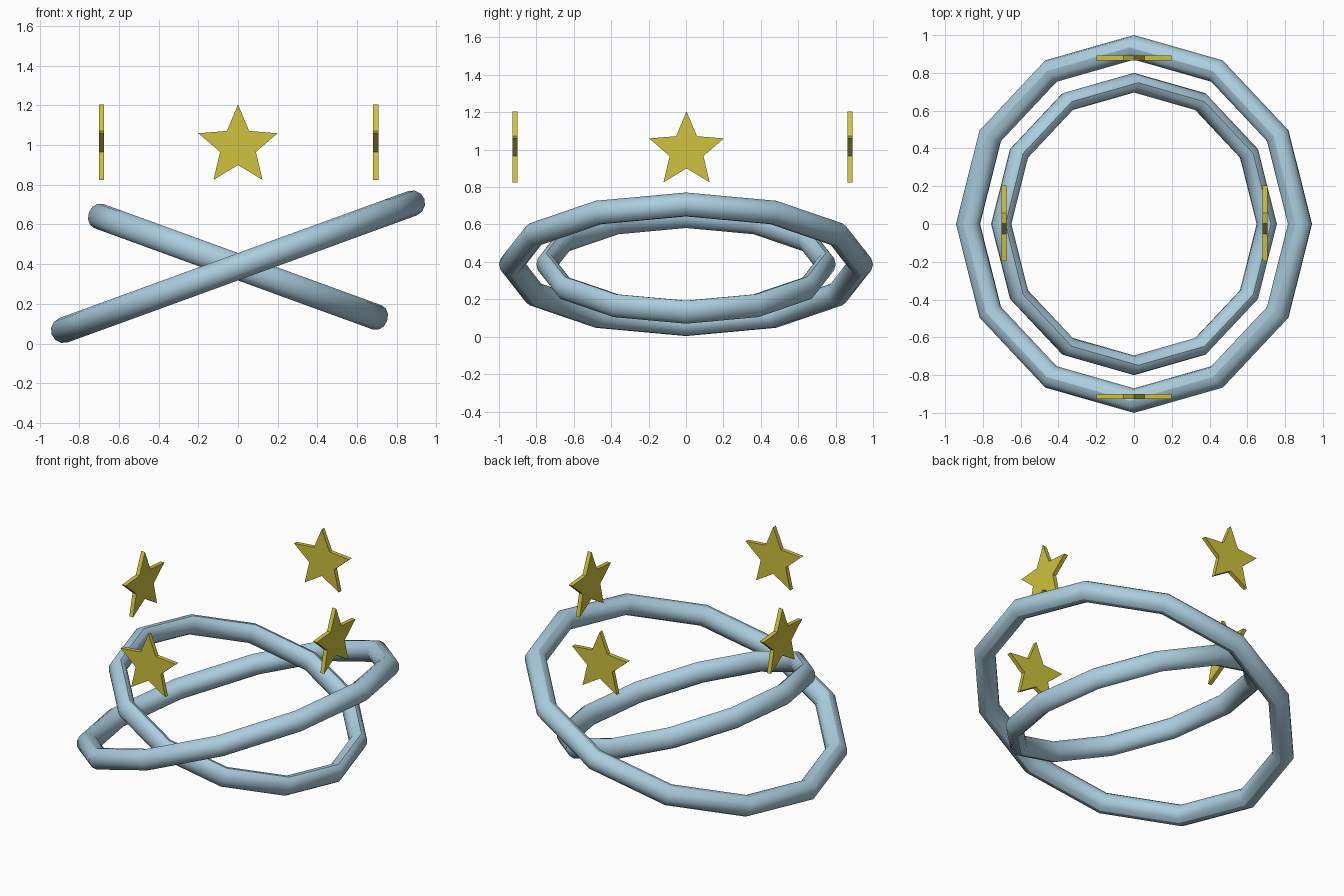
import bpy, bmesh, math

if "Cube" in bpy.data.objects:
    bpy.data.objects.remove(bpy.data.objects["Cube"])


def material(name, rgb):
    m = bpy.data.materials.new(name)
    m.diffuse_color = (*rgb, 1.0)
    m.use_nodes = True
    m.node_tree.nodes["Principled BSDF"].inputs["Base Color"].default_value = m.diffuse_color
    return m


BLUE = material("pale_blue", (0.41, 0.61, 0.73))
GOLD = material("star_yellow", (0.62, 0.54, 0.05))


# Tilted orbit rings: 12-sided loops, the inner one squeezed in its own plane
def ring(name, squeeze, tilt):
    bpy.ops.mesh.primitive_torus_add(
        major_radius=0.935, minor_radius=0.065,
        major_segments=12, minor_segments=12,
        location=(0, 0, 0.387), rotation=(0, math.radians(tilt), 0))
    ob = bpy.context.object
    ob.name = name
    ob.scale = (squeeze, squeeze, 1)
    ob.data.materials.append(BLUE)
    bpy.ops.object.shade_smooth_by_angle(angle=math.radians(31))


ring("outer_ring", 1.0, -20)
ring("inner_ring", 0.8, 20)


# Flat five-pointed star plate, upright, facing front unless turned
def star(name, x, y, turn):
    bm = bmesh.new()
    t = 0.027
    verts = []
    for i in range(10):
        r = 0.21 if i % 2 == 0 else 0.095
        a = math.pi / 2 + i * math.pi / 5
        verts.append(bm.verts.new((r * math.cos(a), -t / 2, r * math.sin(a))))
    face = bm.faces.new(verts)
    ext = bmesh.ops.extrude_face_region(bm, geom=[face], use_keep_orig=True)
    moved = [v for v in ext["geom"] if isinstance(v, bmesh.types.BMVert)]
    bmesh.ops.translate(bm, verts=moved, vec=(0, t, 0))
    bmesh.ops.recalc_face_normals(bm, faces=bm.faces)
    me = bpy.data.meshes.new(name)
    bm.to_mesh(me)
    bm.free()
    me.materials.append(GOLD)
    ob = bpy.data.objects.new(name, me)
    ob.location = (x, y, 0.995)
    ob.rotation_euler.z = math.radians(turn)
    bpy.context.collection.objects.link(ob)


star("front_star", 0, -0.914, 0)
star("back_star", 0, 0.878, 0)
star("left_star", -0.688, 0.003, 90)
star("right_star", 0.694, 0.003, 90)
